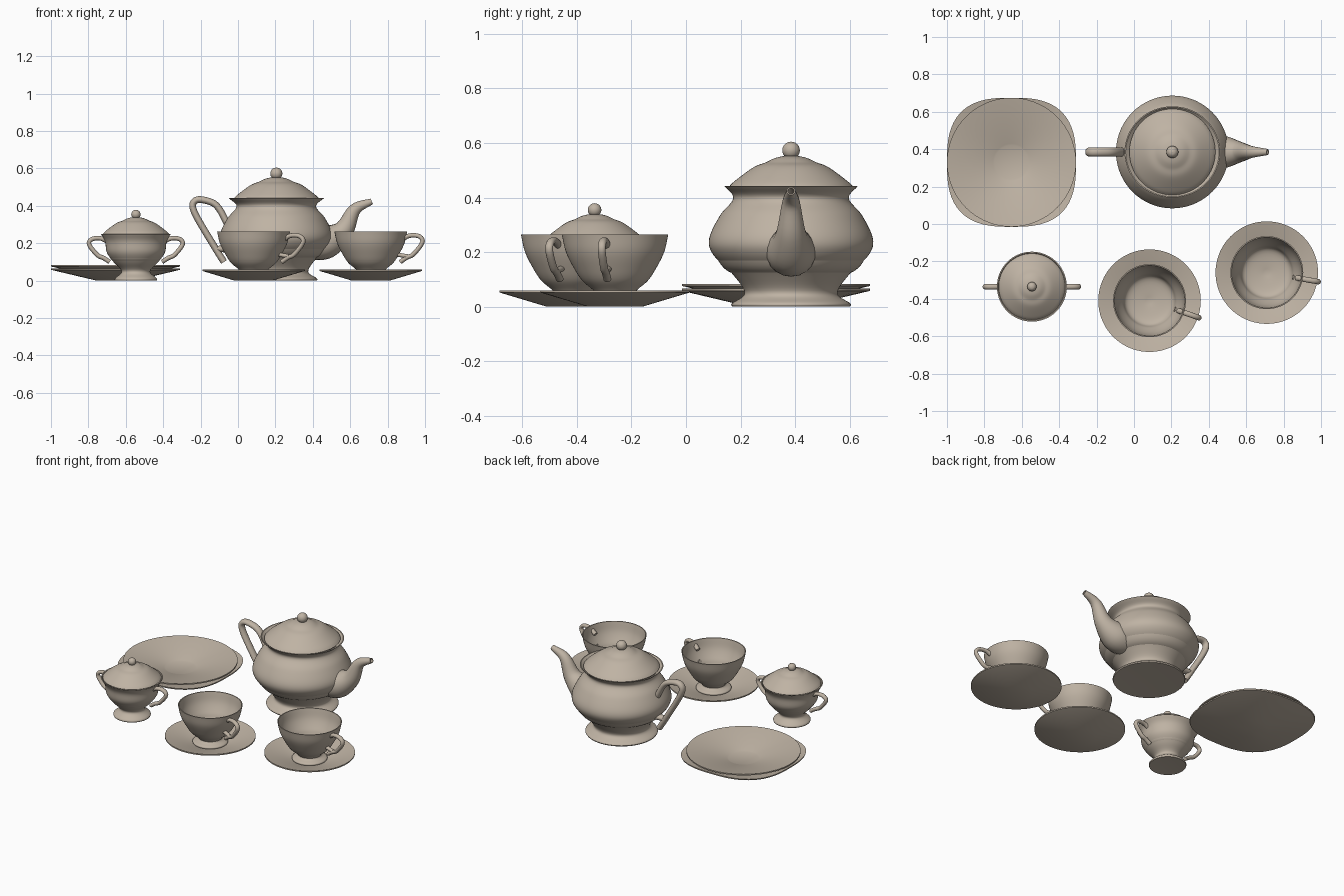
import bpy, bmesh, math
from mathutils import Matrix, Vector

cube = bpy.data.objects.get("Cube")
if cube:
    bpy.data.objects.remove(cube, do_unlink=True)

clay = bpy.data.materials.new("beige_clay")
clay.use_nodes = True
colour = (.52, .45, .37, 1)
clay.diffuse_color = colour
clay.node_tree.nodes["Principled BSDF"].inputs["Base Color"].default_value = colour


def smooth(points, steps=6):
    """Catmull-Rom curve through the points, in any dimension."""
    vectors = [Vector(p) for p in points]
    if len(vectors) < 3:
        return vectors
    first = vectors[0] * 2 - vectors[1]
    last = vectors[-1] * 2 - vectors[-2]
    padded = [first] + vectors + [last]
    curve = []
    for before, start, end, after in zip(padded, padded[1:], padded[2:], padded[3:]):
        leave, arrive = (end - before) / 2, (after - start) / 2
        for step in range(steps):
            t = step / steps
            ease = t * t * (3 - 2 * t)
            curve.append(start.lerp(end, ease)
                         + leave * t * (1 - t) ** 2 - arrive * t * t * (1 - t))
    return curve + [vectors[-1]]


def skin(name, rings, place, cap=False):
    """Join rings of points into one smooth shaded surface."""
    bm = bmesh.new()
    loops = [[bm.verts.new(point) for point in ring] for ring in rings]
    for lower, upper in zip(loops, loops[1:]):
        for i in range(len(lower)):
            bm.faces.new((lower[i - 1], lower[i], upper[i], upper[i - 1]))
    if cap:
        bm.faces.new(loops[0])
        bm.faces.new(loops[-1])
    bmesh.ops.remove_doubles(bm, verts=bm.verts, dist=1e-5)
    bmesh.ops.recalc_face_normals(bm, faces=bm.faces)
    mesh = bpy.data.meshes.new(name)
    bm.to_mesh(mesh)
    bm.free()
    mesh.materials.append(clay)
    obj = bpy.data.objects.new(name, mesh)
    bpy.context.collection.objects.link(obj)
    obj.matrix_world = place
    bpy.ops.object.select_all(action="DESELECT")
    obj.select_set(True)
    bpy.context.view_layer.objects.active = obj
    bpy.ops.object.shade_smooth_by_angle(angle=math.radians(40))


def round_shape(angle, z):
    return 1


def lathe(name, runs, place, shape=round_shape, segments=72):
    """Revolve smooth runs of (radius, height); corners stay between runs."""
    profile = []
    for run in runs:
        profile += smooth(run)
    angles = [math.tau * i / segments for i in range(segments)]
    rings = []
    for radius, z in profile:
        rings.append([(radius * shape(a, z) * math.cos(a),
                       radius * shape(a, z) * math.sin(a), z) for a in angles])
    skin(name, rings, place)


def tube(name, path, place, width=1, hollow=False, segments=20):
    """Sweep an oval along (x, z, radius) points in the upright plane."""
    curve = smooth(path)
    rings = []
    for i, (x, z, radius) in enumerate(curve):
        ahead = curve[min(i + 1, len(curve) - 1)] - curve[max(i - 1, 0)]
        side = Vector((-ahead.y, 0, ahead.x)).normalized() * radius
        across = Vector((0, radius * width, 0))
        centre = Vector((x, 0, z))
        angles = [math.tau * j / segments for j in range(segments)]
        rings.append([centre + side * math.cos(a) + across * math.sin(a) for a in angles])
    if hollow:
        # Turn the end back inside itself to leave an open mouth
        for ring in rings[:-8:-2]:
            middle = sum(ring, Vector()) / segments
            rings.append([middle.lerp(point, .7) for point in ring])
    skin(name, rings, place, cap=True)


def at(x, y, turn=0, z=0):
    return Matrix.Translation((x, y, z)) @ Matrix.Rotation(math.radians(turn), 4, "Z")


def vessel(name, foot, base, wall, place, shape=round_shape):
    """Thin walled bowl on a flared foot; wall runs from the neck to the rim."""
    rim, top = wall[-1]
    inside = [(r - .006, z) for r, z in reversed(wall[1:])]
    floor = wall[1][1] - .02
    lathe(name, [
        [(0, base + .01), (foot * .9, base)],
        [(foot * .9, base), (foot, base)],
        [(foot, base), (foot, base + .013)] + wall,
        [(rim, top), inside[0]],
        inside + [(0, floor)]], place, shape)


def lid(name, radius, z, place):
    """Stepped dome with a ball knob, in proportion to its radius."""
    ball = [(.14 * math.sin(a), .59 - .14 * math.cos(a))
            for a in (math.pi * i / 6 for i in range(1, 7))]
    runs = [[(.9, -.1), (1, 0)],
            [(1, 0), (.9, .1), (.6, .32), (.4, .4)],
            [(.4, .4), (.25, .47), (.1, .5)] + ball]
    lathe(name, [[(r * radius, z + h * radius) for r, h in run] for run in runs], place)


def ear_handle(name, start, reach, height, place):
    """Ear shaped loop standing out along +x from the wall."""
    outline = [(0, .8), (.4, 1), (.85, .98), (1, .75), (.6, .3), (.3, .17), (0, 0)]
    tube(name, [(start + u * reach, .1 + v * height, .012) for u, v in outline], place, 1.2)


def dish(name, radius, height, place, shape=round_shape):
    """Shallow cone with a flat round well."""
    well, lip, floor = .1, height + .008, .016
    lathe(name, [
        [(0, 0), (well, 0)],
        [(well, 0), (radius, height)],
        [(radius, height), (radius, lip)],
        [(radius, lip), (well, floor)],
        [(well, floor), (well * .9, floor - .004)],
        [(well * .9, floor - .004), (0, floor - .004)]], place, shape)


# Teapot, with a rim drawn out towards the spout and handle
def oval_rim(angle, z):
    return 1 + .022 * math.cos(2 * angle) * max(0, z - .4) / .04


pot = at(.205, .385)
vessel("teapot_body", .216, 0, [
    (.17, .05), (.215, .12), (.285, .19), (.3, .25), (.26, .335), (.212, .397), (.25, .442)],
    pot, oval_rim)
lid("teapot_lid", .23, .437, pot)
tube("teapot_spout", [
    (.18, .2, .09), (.27, .21, .09), (.36, .27, .055), (.42, .38, .033), (.51, .424, .016)],
    pot, hollow=True)
handle_path = [(.26, .3), (.31, .39), (.36, .424), (.43, .43), (.44, .37), (.33, .18), (.28, .1)]
tube("teapot_handle", [(-x, z, .018) for x, z in handle_path], pot, 1.3)
tube("teapot_handle_joint", [(-.32, .17, .016), (-.25, .17, .02)], pot, 1.3)

# Sugar bowl with a lid and two matching handles
bowl = at(-.546, -.335)
vessel("sugar_bowl_body", .111, 0, [
    (.076, .05), (.12, .1), (.155, .15), (.165, .21), (.187, .25)], bowl)
lid("sugar_bowl_lid", .177, .25, bowl)
for side, turn in (("left", 0), ("right", 180)):
    ear_handle("sugar_bowl_handle_" + side, .14, .11, .125, bowl @ at(0, 0, turn))

# Two cups on saucers
for label, x, y, turn in (("front", .083, -.41, -19), ("side", .71, -.26, -10)):
    spot = at(x, y, turn)
    dish(label + "_saucer", .274, .052, spot)
    vessel(label + "_cup", .105, .015, [
        (.072, .05), (.12, .095), (.15, .14), (.18, .2), (.195, .264)], spot)
    ear_handle(label + "_cup_handle", .16, .12, .14, spot)
    tube(label + "_cup_handle_joint", [(.14, .14, .011), (.2, .13, .011)], spot, 1.2)


# Round plate stacked on a rounded square one
def squarish(angle, z):
    power = 2 + 12 * z
    total = abs(math.cos(angle)) ** power + abs(math.sin(angle)) ** power
    return total ** (-1 / power)


dish("square_plate", .345, .058, at(-.655, .33), squarish)
dish("round_plate", .345, .058, at(-.655, .33, z=.018))
